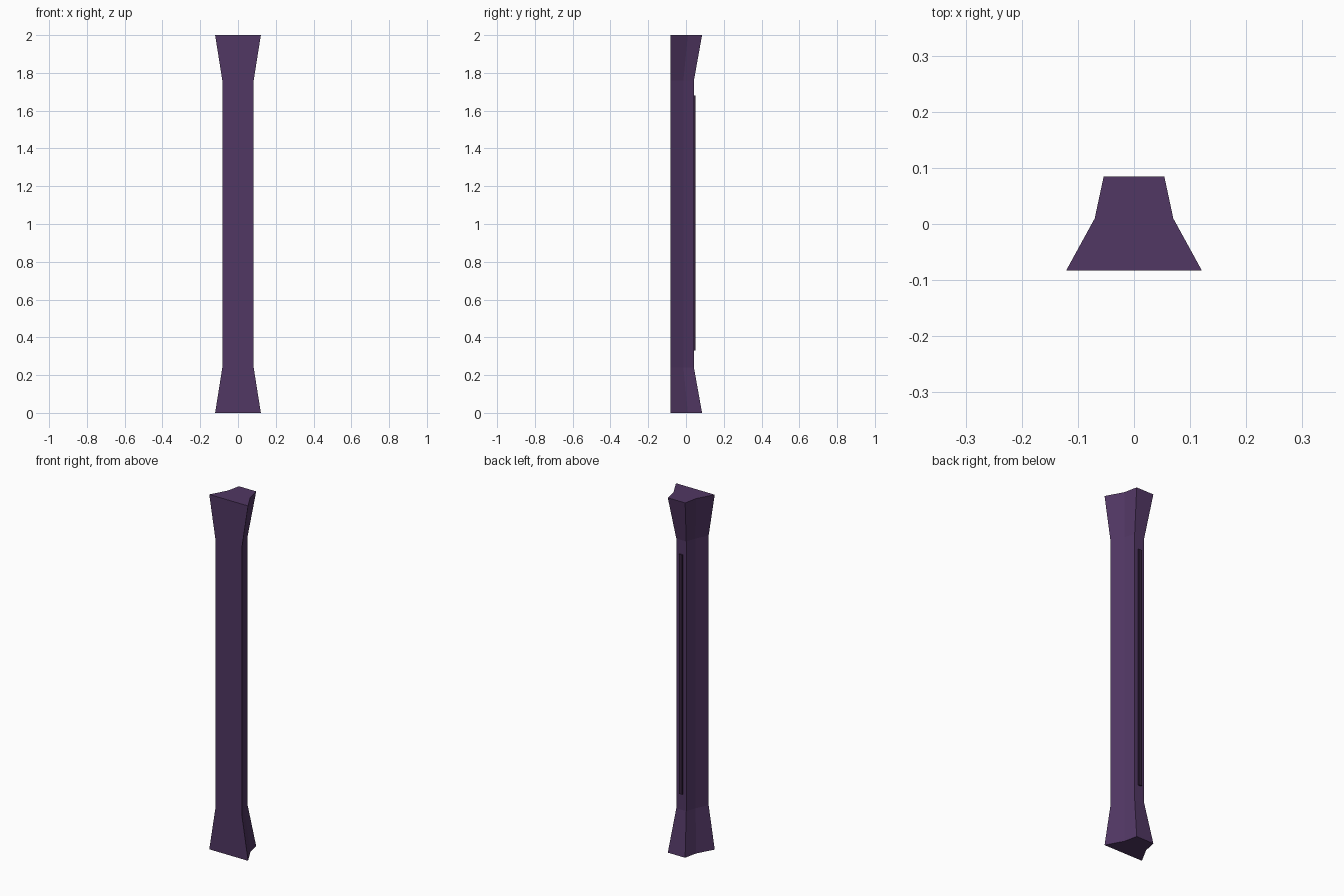
import bpy
import bmesh

cube = bpy.data.objects.get("Cube")
if cube:
    bpy.data.objects.remove(cube, do_unlink=True)


def make_material(name, colour):
    mat = bpy.data.materials.new(name)
    mat.use_nodes = True
    mat.diffuse_color = colour
    mat.node_tree.nodes["Principled BSDF"].inputs["Base Color"].default_value = colour
    return mat


def make_object(name, bm, mat):
    bmesh.ops.recalc_face_normals(bm, faces=bm.faces)
    mesh = bpy.data.meshes.new(name)
    bm.to_mesh(mesh)
    bm.free()
    mesh.materials.append(mat)
    obj = bpy.data.objects.new(name, mesh)
    bpy.context.collection.objects.link(obj)
    return obj


def loft(name, sections, mat):
    """Join mirrored half outlines, given as (z, [(x, y), ...]), into a solid."""
    bm = bmesh.new()
    rings = []
    for z, half in sections:
        outline = half + [(-x, y) for x, y in reversed(half)]
        rings.append([bm.verts.new((x, y, z)) for x, y in outline])
    count = len(rings[0])
    for low, high in zip(rings, rings[1:]):
        for i in range(count):
            j = (i + 1) % count
            bm.faces.new((low[i], low[j], high[j], high[i]))
    bm.faces.new(rings[0])
    bm.faces.new(rings[-1])
    return make_object(name, bm, mat)


purple = make_material("dark purple", (0.082, 0.038, 0.125, 1))
shadow = make_material("deep plum", (0.035, 0.016, 0.046, 1))

# Column with a slim shaft and flared ends, flat at the front
flare = [(0.121, -0.083), (0.07, 0.01), (0.054, 0.085)]
shaft = [(0.083, -0.083), (0.05, -0.014), (0.031, 0.042)]
loft("column", [(0, flare), (0.24, shaft), (1.76, shaft), (2, flare)], purple)

# Thin raised strip down the back
strip = [(0.01, 0.041), (0.01, 0.049)]
loft("back_strip", [(0.33, strip), (1.68, strip)], shadow)
